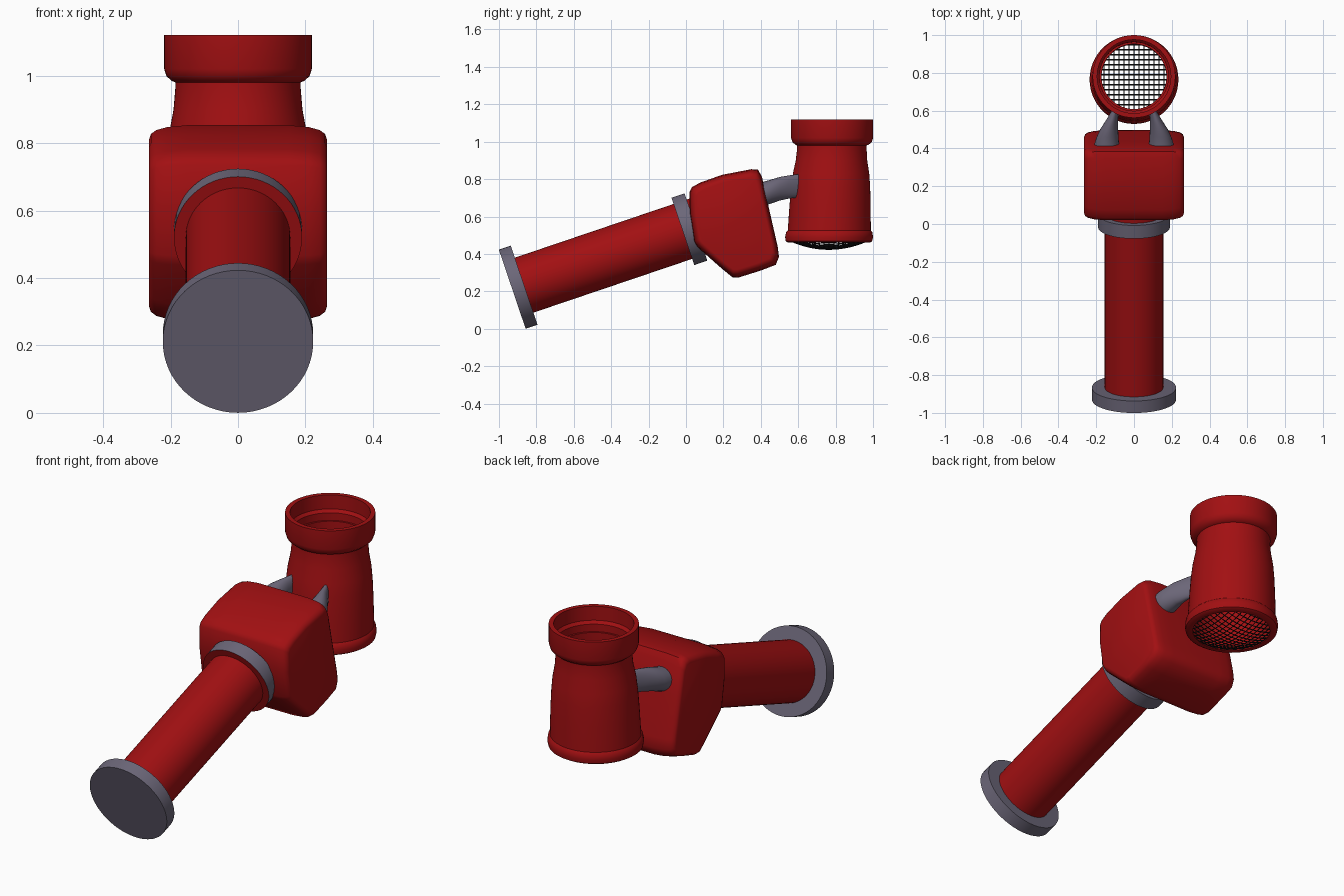
import bpy, bmesh, math
from mathutils import Vector, Matrix

if "Cube" in bpy.data.objects:
    bpy.data.objects.remove(bpy.data.objects["Cube"])

def material(name, col):
    m = bpy.data.materials.new(name)
    m.diffuse_color = (*col, 1)
    m.use_nodes = True
    m.node_tree.nodes["Principled BSDF"].inputs["Base Color"].default_value = m.diffuse_color
    return m

RED = material("red", (0.36, 0.005, 0.006))
GREY = material("grey", (0.15, 0.135, 0.19))
BLACK = material("black", (0.008, 0.008, 0.008))

def make_object(name, bm, *mats, angle=35):
    bmesh.ops.recalc_face_normals(bm, faces=bm.faces)
    me = bpy.data.meshes.new(name)
    bm.to_mesh(me)
    bm.free()
    ob = bpy.data.objects.new(name, me)
    bpy.context.collection.objects.link(ob)
    for m in mats:
        me.materials.append(m)
    bpy.ops.object.select_all(action='DESELECT')
    bpy.context.view_layer.objects.active = ob
    ob.select_set(True)
    bpy.ops.object.shade_smooth_by_angle(angle=math.radians(angle))
    return ob

def loft(bm, rings, caps=True, closed=False):
    """Skin a list of point rings with quads."""
    vs = [[bm.verts.new(p) for p in r] for r in rings]
    n = len(vs[0])
    pairs = list(zip(vs, vs[1:])) + ([(vs[-1], vs[0])] if closed else [])
    for a, b in pairs:
        for i in range(n):
            j = (i + 1) % n
            bm.faces.new((a[i], a[j], b[j], b[i]))
    if caps and not closed:
        bm.faces.new(vs[0])
        bm.faces.new(vs[-1])

# Tilted axis shared by base, tube and collar
TILT = math.radians(18.7)
AXIS = Vector((0, math.cos(TILT), math.sin(TILT)))
START = Vector((0, -0.929, 0.2115))

def tilted_cylinder(name, radius, s0, s1, *mats):
    bm = bmesh.new()
    rot = AXIS.to_track_quat('Z', 'Y').to_matrix().to_4x4()
    mat = Matrix.Translation(START + AXIS * (s0 + s1) / 2) @ rot
    bmesh.ops.create_cone(bm, cap_ends=True, segments=64, radius1=radius,
                          radius2=radius, depth=s1 - s0, matrix=mat)
    bm.normal_update()
    if len(mats) > 1:  # front-facing cap takes the second colour
        for f in bm.faces:
            if f.normal.dot(AXIS) < -0.9:
                f.material_index = 1
    return make_object(name, bm, *mats)

tilted_cylinder("base_disc", 0.223, 0, 0.067, GREY)
tilted_cylinder("arm_tube", 0.155, 0.06, 1.0, RED)
tilted_cylinder("collar", 0.19, 0.963, 1.037, GREY, RED)
tilted_cylinder("neck", 0.155, 1.03, 1.15, RED)

# Rounded housing: side outline (y, z) lofted across x
outline = [(.02, .735), (.032, .757), (.075, .781), (.193, .823), (.35, .853),
           (.385, .85), (.406, .813), (.438, .668), (.49, .44), (.497, .385),
           (.48, .342), (.4, .311), (.278, .273), (.25, .274), (.193, .32),
           (.06, .438), (.043, .465), (.02, .615)]
steps = [(.264, .85), (.258, .91), (.242, .95), (.21, .98), (.15, 1.0)]
levels = steps + [(-x, k) for x, k in reversed(steps)]
cy, cz = 0.265, 0.565
bm = bmesh.new()
loft(bm, [[(x, cy + (y - cy) * k, cz + (z - cz) * k) for y, z in outline]
          for x, k in levels])
make_object("housing", bm, RED, angle=50)

# Two curved brackets joining housing and head
#         y    x     z    rx    rz
path = [(.36, .145, .715, .062, .062), (.42, .145, .722, .066, .065),
        (.46, .140, .735, .058, .064), (.50, .132, .748, .048, .063),
        (.55, .116, .758, .032, .062), (.605, .098, .765, .017, .062)]
for side, label in ((-1, "left"), (1, "right")):
    bm = bmesh.new()
    loft(bm, [[(side * (x + rx * math.cos(a)), y, z + rz * math.sin(a))
               for a in (i * math.tau / 24 for i in range(24))]
              for y, x, z, rx, rz in path])
    make_object(label + "_bracket", bm, GREY, angle=50)

# Hollow head: turned profile (radius, z), leaning very slightly
profile = [(.219, 1.12), (.219, 1.02), (.212, .998), (.196, .984), (.186, .98),
           (.186, .96), (.191, .90), (.204, .83), (.211, .76), (.217, .66),
           (.222, .525), (.231, .515), (.235, .49), (.231, .468), (.218, .46),
           (.195, .46), (.195, .50), (.190, .70), (.172, .90), (.172, .99),
           (.182, .99), (.182, 1.03), (.195, 1.045), (.195, 1.12)]

def head_y(z):
    return 0.764 + 0.017 * min(1, max(0, (z - 0.46) / 0.54))

bm = bmesh.new()
SEG = 64
loft(bm, [[(r * math.cos(i * math.tau / SEG),
            head_y(z) + r * math.sin(i * math.tau / SEG), z)
           for i in range(SEG)] for r, z in profile], closed=True)
make_object("head", bm, RED)

# Domed wire grille closing the bottom of the head
R, GAP, N = 0.2, 0.0265, 7
curve = bpy.data.curves.new("grille", 'CURVE')
curve.dimensions = '3D'
curve.bevel_depth = 0.0032
curve.bevel_resolution = 0
for axis in (0, 1):
    for k in range(-N, N + 1):
        a = k * GAP
        half = math.sqrt(R * R - a * a)
        sp = curve.splines.new('POLY')
        sp.points.add(14)
        for i, pt in enumerate(sp.points):
            b = half * (i / 7 - 1)
            x, y = (a, b) if axis == 0 else (b, a)
            z = 0.467 - 0.042 * (1 - (a * a + b * b) / (R * R))
            pt.co = (x, head_y(0.46) + y, z, 1)
curve.materials.append(BLACK)
bpy.context.collection.objects.link(bpy.data.objects.new("grille", curve))
